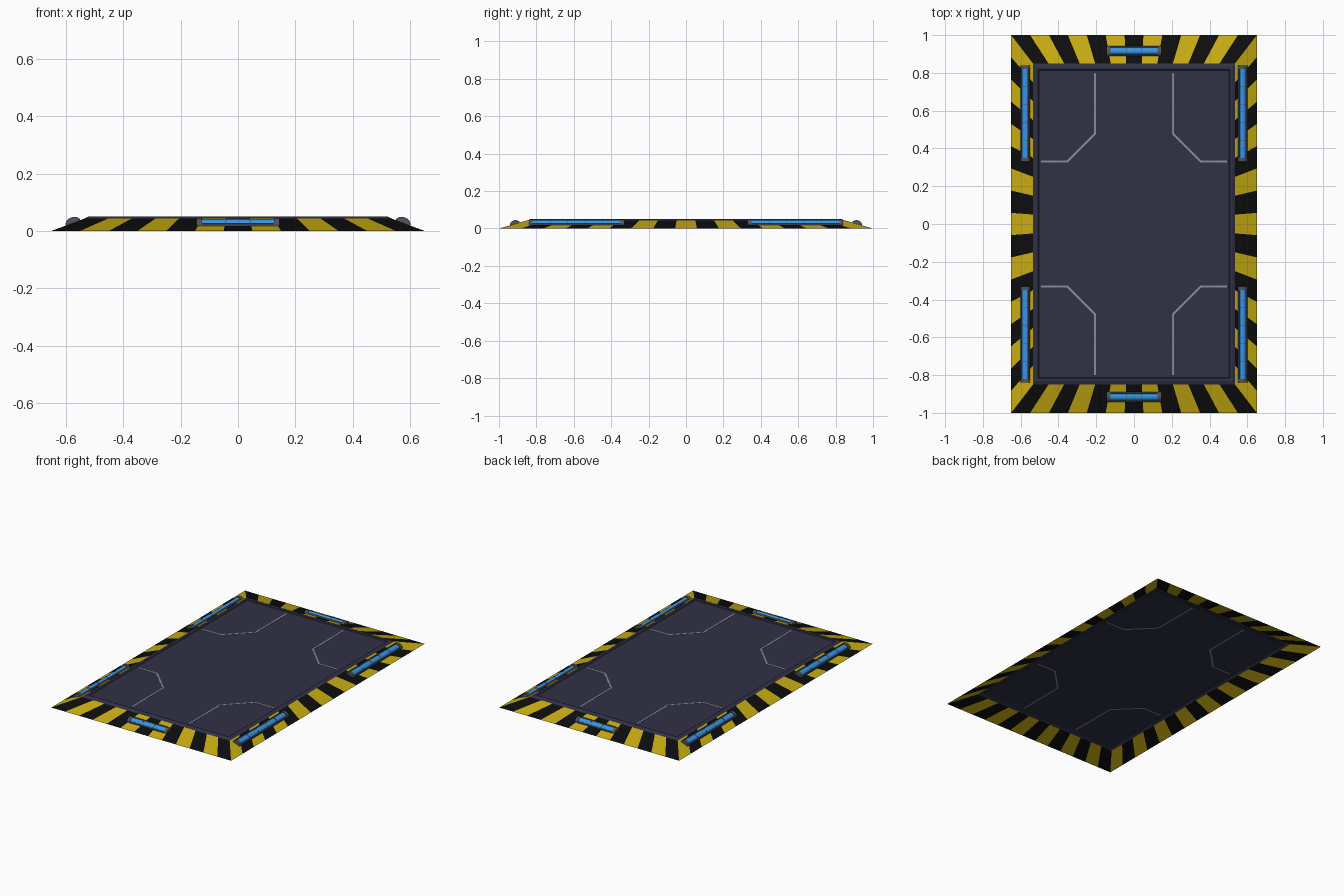
import bpy, bmesh, math
from mathutils import Vector, Matrix

if "Cube" in bpy.data.objects:
    bpy.data.objects.remove(bpy.data.objects["Cube"])


def material(name, rgb):
    m = bpy.data.materials.new(name)
    lin = [((c / 255 + 0.055) / 1.055) ** 2.4 if c > 10 else c / 255 / 12.92 for c in rgb]
    m.diffuse_color = (*lin, 1)
    m.use_nodes = True
    m.node_tree.nodes["Principled BSDF"].inputs["Base Color"].default_value = m.diffuse_color
    return m


YELLOW = material("hazard yellow", (200, 172, 18))
BLACK = material("hazard black", (13, 13, 14))
PANEL = material("panel navy", (49, 49, 70))
LINE = material("line grey", (130, 140, 162))
FRAME = material("lamp housing grey", (82, 84, 96))
BLUE = material("lamp blue", (56, 150, 232))

OUT = (0.65, 1.0)            # outer half sizes at the ground
INN = (0.535, 0.85)          # inner half sizes at the ramp top
RAMP_Z = 0.043
PANEL_Z = 0.046


def finish(bm, name, mats):
    me = bpy.data.meshes.new(name)
    bm.normal_update()
    bm.to_mesh(me)
    bm.free()
    for m in mats:
        me.materials.append(m)
    ob = bpy.data.objects.new(name, me)
    bpy.context.collection.objects.link(ob)
    return ob


# Striped ramps: each side is a trapezoid cut into alternating stripes
def ramp(name, axis, sign, count, centre_mat):
    bm = bmesh.new()
    other = 1 - axis
    rows = []
    for i in range(count + 1):
        t = 2 * i / count - 1
        pair = []
        for size, z in ((OUT, 0), (INN, RAMP_Z)):
            p = [0, 0, z]
            p[axis] = sign * size[axis]
            p[other] = t * size[other]
            pair.append(bm.verts.new(p))
        rows.append(pair)
    for i in range(count):
        f = bm.faces.new((rows[i][0], rows[i + 1][0], rows[i + 1][1], rows[i][1]))
        f.material_index = (i - count // 2 + centre_mat) % 2
        f.normal_update()
        if f.normal.z < 0:
            f.normal_flip()
    finish(bm, name, (YELLOW, BLACK))


for s, n in ((-1, "front"), (1, "back")):
    ramp(n + "_ramp", 1, s, 13, 1)
for s, n in ((-1, "left"), (1, "right")):
    ramp(n + "_ramp", 0, s, 17, 0)

# Deck panel with a raised rim, from concentric rectangles
bm = bmesh.new()
loops = []
for hx, hy, z in ((*INN, RAMP_Z), (0.522, 0.832, 0.05), (0.508, 0.818, 0.05), (0.503, 0.813, PANEL_Z)):
    loops.append([bm.verts.new((sx * hx, sy * hy, z)) for sx, sy in ((-1, -1), (1, -1), (1, 1), (-1, 1))])
for a, b in zip(loops, loops[1:]):
    for i in range(4):
        j = (i + 1) % 4
        bm.faces.new((a[i], a[j], b[j], b[i]))
bm.faces.new(loops[-1])
finish(bm, "deck_panel", (PANEL,))

# Painted corner lines: thin mitred strips, visible from above and below
PATH = [Vector(p) for p in ((0.206, 0.80), (0.206, 0.478), (0.354, 0.33), (0.492, 0.33))]


def corner_line(name, sx, sy):
    bm = bmesh.new()
    rings = []
    for i, p in enumerate(PATH):
        dirs = [(PATH[k + 1] - PATH[k]).normalized() for k in (i - 1, i) if 0 <= k < len(PATH) - 1]
        norms = [Vector((-d.y, d.x)) for d in dirs]
        n = sum(norms, Vector((0, 0))).normalized()
        n *= 0.005 / n.dot(norms[0])
        rings.append([bm.verts.new((sx * (p.x + k * n.x), sy * (p.y + k * n.y), PANEL_Z + dz))
                      for k, dz in ((-1, -0.001), (1, -0.001), (1, 0.001), (-1, 0.001))])
    for a, b in zip(rings, rings[1:]):
        for i in range(4):
            j = (i + 1) % 4
            bm.faces.new((a[i], a[j], b[j], b[i]))
    bm.faces.new(rings[0])
    bm.faces.new(rings[-1])
    bmesh.ops.recalc_face_normals(bm, faces=bm.faces[:])
    finish(bm, name, (LINE,))


for sx, nx in ((-1, "left"), (1, "right")):
    for sy, ny in ((-1, "front"), (1, "back")):
        corner_line(f"{ny}_{nx}_line", sx, sy)


# Lamps: half tubes lying on the ramp, in a local frame (along, across, normal)
def half_tube(bm, u0, u1, rv, rw, mat, v=0, segs=8):
    ends = []
    for u in (u0, u1):
        ends.append([bm.verts.new((u, v + rv * math.cos(math.pi * i / segs), rw * math.sin(math.pi * i / segs)))
                     for i in range(segs + 1)])
    a, b = ends
    faces = [bm.faces.new((a[i], b[i], b[i + 1], a[i + 1])) for i in range(segs)]
    faces += [bm.faces.new(a), bm.faces.new(b[::-1])]
    for f in faces:
        f.material_index = mat


def lamp(name, axis, sign, along, length, segments):
    run = OUT[axis] - INN[axis]
    ang = math.atan2(RAMP_Z, run)
    pos = (0.575, 0.915)[axis]
    out = Vector((sign, 0, 0)) if axis == 0 else Vector((0, sign, 0))
    centre = out * pos
    centre[1 - axis] = along
    centre.z = RAMP_Z * (OUT[axis] - pos) / run
    v = -out * math.cos(ang) + Vector((0, 0, math.sin(ang)))
    w = out * math.sin(ang) + Vector((0, 0, math.cos(ang)))
    u = v.cross(w)
    bm = bmesh.new()
    h, cap = length / 2, 0.02
    for s in (-1, 1):
        lo, hi = sorted((s * h, s * (h - cap)))
        half_tube(bm, lo, hi, 0.027, 0.02, 0)                                # end cap
        half_tube(bm, -h + cap, h - cap, 0.005, 0.010, 0, s * 0.022, 4)      # side rail
    half_tube(bm, -h + cap, h - cap, 0.019, 0.0165, 1)                       # glowing tube
    for i in range(1, segments):                                             # thin rings
        c = -h + cap + (length - 2 * cap) * i / segments
        half_tube(bm, c - 0.0015, c + 0.0015, 0.02, 0.0175, 0)
    bmesh.ops.recalc_face_normals(bm, faces=bm.faces[:])
    m = Matrix((u, v, w)).transposed().to_4x4()
    m.translation = centre
    bm.transform(m)
    bm.normal_update()
    # open tubes: make sure every shell faces away from the ramp
    for f in bm.faces:
        if f.normal.dot(w) < -0.01:
            f.normal_flip()
    finish(bm, name, (FRAME, BLUE))


for s, n in ((-1, "front"), (1, "back")):
    lamp(n + "_lamp", 1, s, 0, 0.29, 3)
    for sx, nx in ((-1, "left"), (1, "right")):
        lamp(f"{nx}_{n}_lamp", 0, sx, s * 0.585, 0.51, 5)
